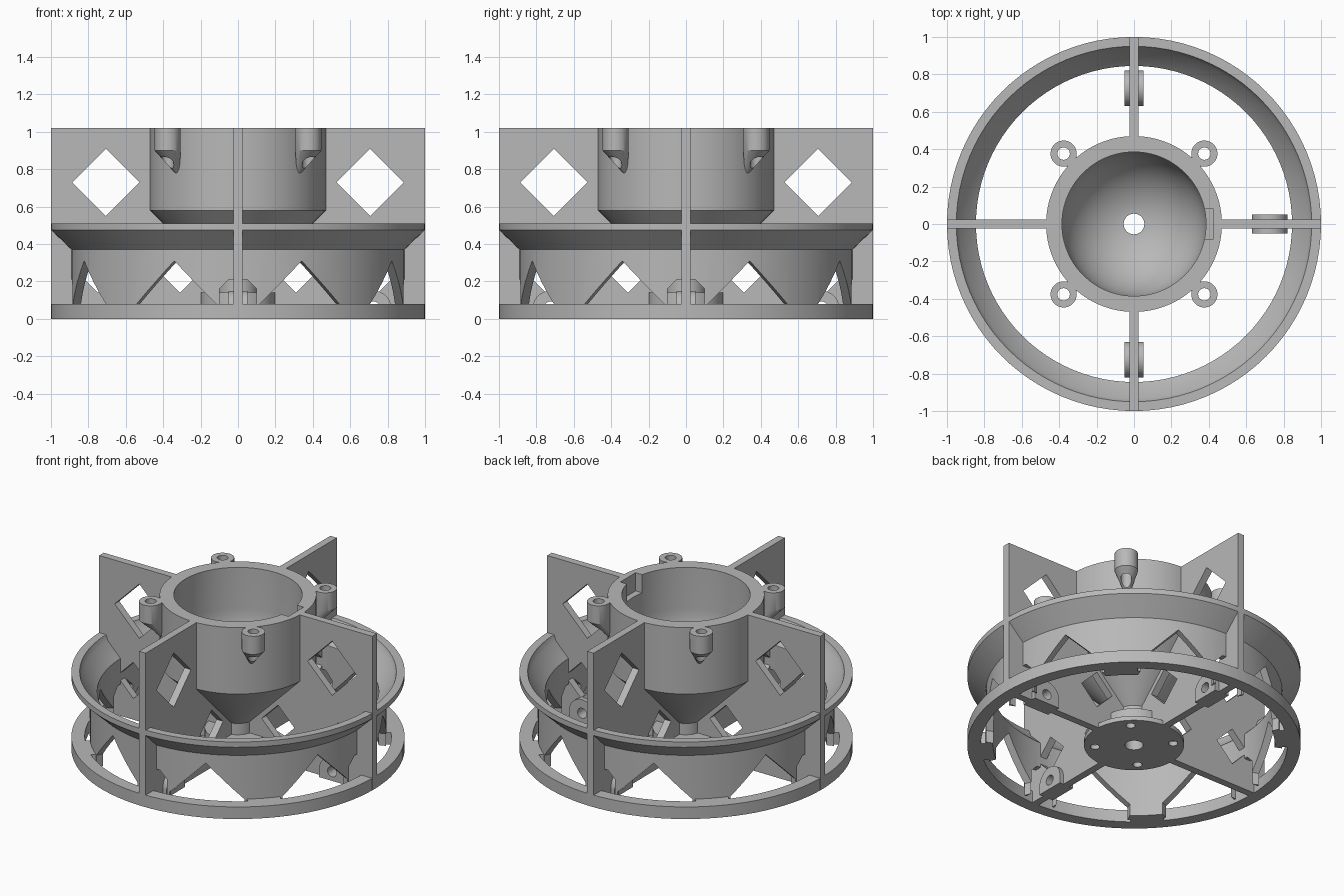
import bpy, bmesh
from math import cos, sin, pi, radians
from mathutils import Matrix, Vector

if "Cube" in bpy.data.objects:
    bpy.data.objects.remove(bpy.data.objects["Cube"])

grey = bpy.data.materials.new("plain_grey")
grey.use_nodes = True
grey.diffuse_color = (0.48, 0.48, 0.48, 1)
grey.node_tree.nodes["Principled BSDF"].inputs["Base Color"].default_value = (0.48, 0.48, 0.48, 1)


def loft(name, rings, closed=False):
    """Skin a stack of equal rings; cap the ends unless the stack closes on itself."""
    bm = bmesh.new()
    loops = [[bm.verts.new(p) for p in ring] for ring in rings]
    n = len(loops[0])
    pairs = list(zip(loops, loops[1:])) + ([(loops[-1], loops[0])] if closed else [])
    for a, b in pairs:
        for i in range(n):
            j = (i + 1) % n
            bm.faces.new((a[i], a[j], b[j], b[i]))
    if not closed:
        bm.faces.new(loops[0])
        bm.faces.new(loops[-1])
    bmesh.ops.recalc_face_normals(bm, faces=bm.faces)
    mesh = bpy.data.meshes.new(name)
    bm.to_mesh(mesh)
    bm.free()
    mesh.materials.append(grey)
    ob = bpy.data.objects.new(name, mesh)
    bpy.context.collection.objects.link(ob)
    return ob


def circle(r, z, n=96, x=0, y=0):
    return [(x + r * cos(2 * pi * i / n), y + r * sin(2 * pi * i / n), z) for i in range(n)]


def lathe(name, profile):
    return loft(name, [circle(r, z) for r, z in profile], closed=True)


def prism(name, pts, lo, hi, angle, radial=False):
    """Extrude a (u, z) outline along the tangent, or along the radius."""
    rot = Matrix.Rotation(angle, 3, 'Z')
    return loft(name, [[rot @ Vector((d, u, z) if radial else (u, d, z)) for u, z in pts]
                       for d in (lo, hi)])


def rod(name, r, z0, z1, dist=0, angle=0, n=32):
    x, y = dist * cos(angle), dist * sin(angle)
    return loft(name, [circle(r, z, n, x, y) for z in (z0, z1)])


def diamond(u, z, h):
    return [(u - h, z), (u, z - h), (u + h, z), (u, z + h)]


def box(u0, u1, z0, z1):
    return [(u0, z0), (u1, z0), (u1, z1), (u0, z1)]


def cut(ob, cutters):
    for c in cutters:
        c.hide_render = True
        m = ob.modifiers.new("cut", 'BOOLEAN')
        m.operation = 'DIFFERENCE'
        m.solver = 'EXACT'
        m.object = c
    bpy.context.view_layer.update()
    mesh = bpy.data.meshes.new_from_object(
        ob.evaluated_get(bpy.context.evaluated_depsgraph_get()))
    ob.modifiers.clear()
    ob.data = mesh
    for c in cutters:
        bpy.data.objects.remove(c)
    return ob


quarters = [k * pi / 2 for k in range(4)]
diagonals = [a + pi / 4 for a in quarters]
parts = []

# Base ring with feet that tie it to the duct
parts.append(lathe("base_ring", [(0.92, 0), (1, 0), (1, 0.08), (0.92, 0.08)]))
for a in diagonals:
    parts.append(prism("ring_foot", box(-0.1, 0.1, 0, 0.08), 0.85, 0.94, a, True))

# Duct with flared flange, gabled windows and access openings at the fins
duct = lathe("flared_duct", [(0.845, 0), (0.89, 0), (0.89, 0.37), (1, 0.475), (1, 0.51),
                             (0.95, 0.51), (0.935, 0.47), (0.845, 0.38)])
gable = [(-0.23, -0.1), (0.23, -0.1), (0.23, 0.08), (0, 0.31), (-0.23, 0.08)]
house = [(-0.1, -0.1), (0.1, -0.1), (0.1, 0.16), (0.05, 0.21), (-0.05, 0.21), (-0.1, 0.16)]
openings = [prism("window_cutter", gable, 0.7, 1.1, pi / 8 + k * pi / 4, True) for k in range(8)]
openings += [prism("access_cutter", house, 0.7, 1.1, a, True) for a in quarters]
parts.append(cut(duct, openings))

# Bowl on a cone and hollow stem, with a notch in the rim
bowl = [(0.385 * cos(t), 0.75 - 0.385 * sin(t)) for t in [radians(k * 5) for k in range(17)]]
cup = lathe("cup_and_stem", [(0.385, 1.02)] + bowl + [(0.055, 0.37), (0.055, 0.01), (0.2, 0.01),
            (0.2, 0.14), (0.105, 0.14), (0.105, 0.215), (0.47, 0.58), (0.47, 1.02)])
parts.append(cut(cup, [prism("notch_cutter", box(-0.08, 0.08, 0.9, 1.1), 0.34, 0.425, 0, True)]))

# Hub plate with bolt holes
plate = lathe("hub_plate", [(0.055, 0), (0.3, 0), (0.3, 0.03), (0.055, 0.03)])
parts.append(cut(plate, [rod("bolt_cutter", 0.028, -0.1, 0.1, 0.235, a) for a in diagonals]))

# Four fins pierced by diamonds; three carry a drilled boss near the base
fin_outline = [(0.08, 0), (1, 0), (1, 1.02), (0.43, 1.02), (0.43, 0.55), (0.08, 0.2)]
holes = [(0.706, 0.73, 0.18), (0.31, 0.26, 0.12), (0.75, 0.26, 0.12)]
arc = [pi * k / 24 for k in range(25)]
boss_outline = [(0.725 + 0.095 * cos(t), 0.055 + 0.095 * sin(t)) for t in arc] + [(0.63, 0), (0.82, 0)]
pin = [(0.725 + 0.033 * cos(2 * t), 0.06 + 0.033 * sin(2 * t)) for t in arc[:-1]]
for i, a in enumerate(quarters):
    fin = prism("fin", fin_outline, -0.024, 0.024, a)
    cutters = [prism("diamond_cutter", diamond(*h), -0.1, 0.1, a) for h in holes]
    if i != 2:
        cutters.append(prism("pin_cutter", pin, -0.1, 0.1, a))
        boss = prism("fin_boss", boss_outline, -0.052, 0.052, a)
        parts.append(cut(boss, [prism("pin_cutter", pin, -0.1, 0.1, a)]))
    parts.append(cut(fin, cutters))

# Screw lugs around the rim, tapering down into the cup wall
for a in diagonals:
    rings = [circle(r, z, 40, d * cos(a), d * sin(a))
             for r, z, d in [(0.07, 1.02, 0.532), (0.07, 0.9, 0.532), (0.012, 0.78, 0.46)]]
    lug = loft("screw_lug", rings)
    parts.append(cut(lug, [rod("screw_cutter", 0.033, 0.7, 1.1, 0.532, a)]))

# Smooth curved walls, keep the edges crisp
bpy.ops.object.select_all(action='DESELECT')
for ob in parts:
    ob.select_set(True)
bpy.context.view_layer.objects.active = parts[0]
bpy.ops.object.shade_smooth_by_angle(angle=radians(25))
